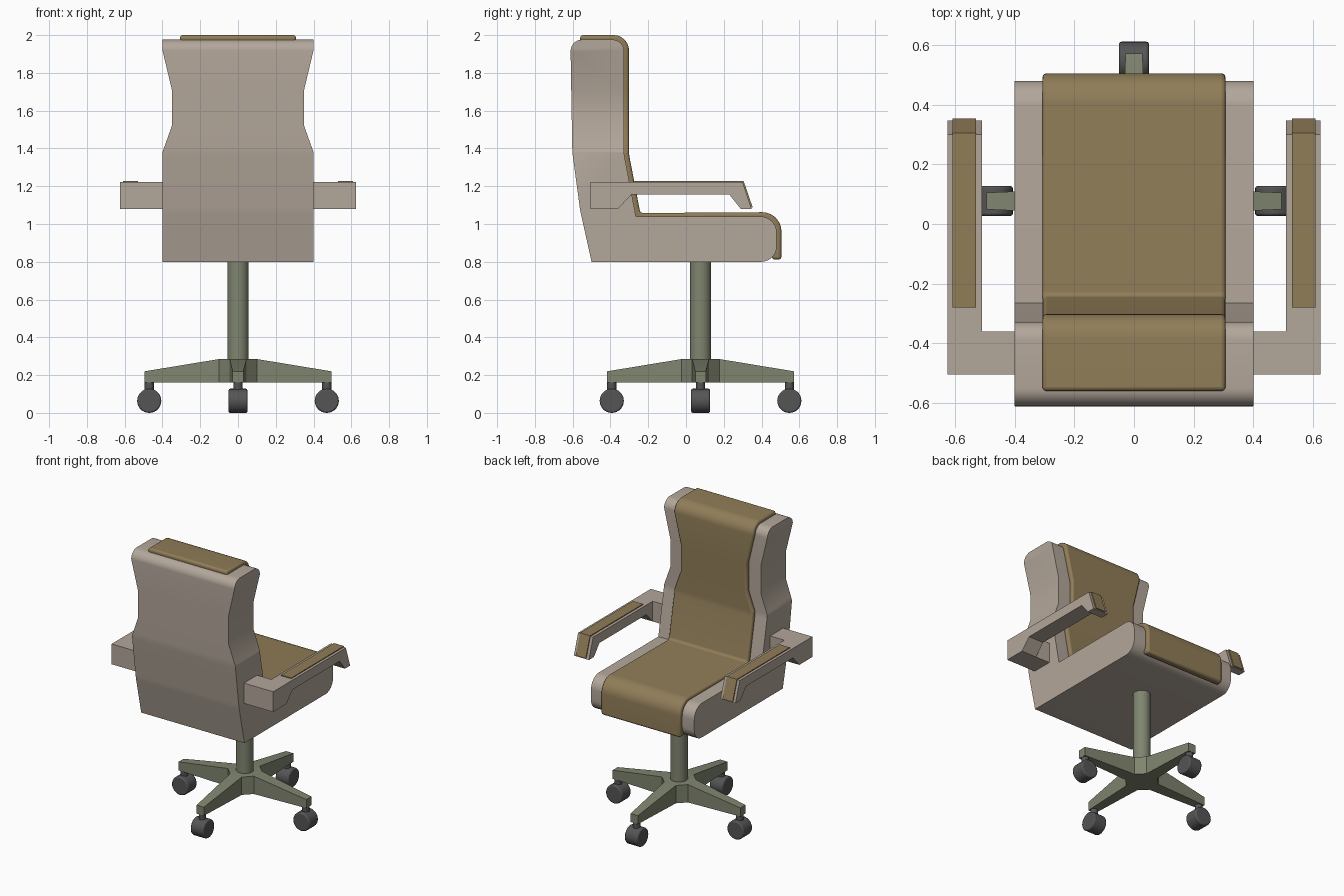
import bpy, bmesh, math
from mathutils import Vector, Matrix

if "Cube" in bpy.data.objects:
    bpy.data.objects.remove(bpy.data.objects["Cube"])


def mat(name, r, g, b):
    m = bpy.data.materials.new(name)
    m.diffuse_color = (r, g, b, 1)
    m.use_nodes = True
    m.node_tree.nodes["Principled BSDF"].inputs["Base Color"].default_value = m.diffuse_color
    return m


SHELL = mat("beige_shell", 0.45, 0.385, 0.325)
CUSHION = mat("brown_cushion", 0.28, 0.205, 0.098)
BASE = mat("olive_metal", 0.215, 0.235, 0.16)
RUBBER = mat("dark_rubber", 0.09, 0.09, 0.09)
CY = 0.077  # y of the swivel column


def finish(name, bm, material, bevel=0, mirror=False, segs=3):
    bmesh.ops.recalc_face_normals(bm, faces=bm.faces)
    me = bpy.data.meshes.new(name)
    bm.to_mesh(me)
    bm.free()
    ob = bpy.data.objects.new(name, me)
    bpy.context.collection.objects.link(ob)
    me.materials.append(material)
    bpy.ops.object.select_all(action='DESELECT')
    bpy.context.view_layer.objects.active = ob
    ob.select_set(True)
    if bevel:
        b = ob.modifiers.new("bevel", 'BEVEL')
        b.width, b.segments = bevel, segs
        b.limit_method, b.angle_limit = 'ANGLE', math.radians(50)
    if mirror:
        m = ob.modifiers.new("mirror", 'MIRROR')
        m.use_axis = (True, False, False)
    bpy.ops.object.shade_smooth_by_angle(angle=math.radians(32))
    return ob


def fillet(corners, n=6):
    """Round the corners given as (y, z, radius)."""
    out = []
    for i, c in enumerate(corners):
        p = Vector(c[:2])
        r = c[2] if len(c) > 2 else 0
        if not r:
            out.append(p)
            continue
        a = (Vector(corners[i - 1][:2]) - p).normalized()
        b = (Vector(corners[(i + 1) % len(corners)][:2]) - p).normalized()
        half = a.angle(b) / 2
        centre = p + (a + b).normalized() * (r / math.sin(half))
        s = p + a * (r / math.tan(half)) - centre
        e = p + b * (r / math.tan(half)) - centre
        for k in range(n + 1):
            t = k / n
            out.append(centre + (s * (1 - t) + e * t).normalized() * r)
    return out


def extrude_x(points, x0, x1):
    """Solid from a (y, z) outline."""
    bm = bmesh.new()
    f = bm.faces.new([bm.verts.new((x0, p[0], p[1])) for p in points])
    new = bmesh.ops.extrude_face_region(bm, geom=[f])['geom']
    for v in new:
        if isinstance(v, bmesh.types.BMVert):
            v.co.x = x1
    return bm


WAIST = [(1.38, 0.0), (1.52, 0.05), (1.71, 0.05), (1.92, 0.0)]


def waisted(points, w):
    """Extruded outline whose backrest narrows at the waist."""
    bm = extrude_x(points, -w, w)
    for z, _ in WAIST:
        bmesh.ops.bisect_plane(bm, geom=bm.verts[:] + bm.edges[:] + bm.faces[:],
                               dist=1e-5, plane_co=(0, 0, z), plane_no=(0, 0, 1))
    for v in bm.verts:
        for (z0, d0), (z1, d1) in zip(WAIST, WAIST[1:]):
            if z0 <= v.co.z <= z1:
                d = d0 + (d1 - d0) * (v.co.z - z0) / (z1 - z0)
                v.co.x -= math.copysign(d, v.co.x)
                break
    return bm


def box(x0, x1, y0, y1, z0, z1):
    return extrude_x([(y0, z0), (y1, z0), (y1, z1), (y0, z1)], x0, x1)


# seat and back shell
shell = fillet([(-0.50, 0.80), (0.48, 0.80, 0.08), (0.48, 1.04, 0.085),
                (-0.265, 1.04), (-0.328, 1.37, 0.2), (-0.328, 1.976, 0.06),
                (-0.612, 1.976, 0.06), (-0.602, 1.38, 0.5), (-0.56, 1.07, 0.5)])
finish("seat_shell", waisted(shell, 0.40), SHELL)

# continuous cushion over seat and back
pad = fillet([(0.505, 0.812), (0.505, 1.063, 0.10), (-0.242, 1.058, 0.02),
              (-0.302, 1.37, 0.2), (-0.302, 2.0, 0.08), (-0.56, 2.0),
              (-0.56, 1.96), (-0.345, 1.96, 0.04), (-0.345, 1.37),
              (-0.29, 1.02), (0.455, 1.02, 0.07), (0.455, 0.812)])
finish("cushion", waisted(pad, 0.307), CUSHION, bevel=0.014)

# armrests, brackets and arm pads
arm = [(-0.505, 1.08), (-0.36, 1.08), (-0.29, 1.155), (0.23, 1.155),
       (0.29, 1.08), (0.347, 1.08), (0.30, 1.222), (-0.505, 1.222)]
finish("armrest", extrude_x(arm, 0.51, 0.626), SHELL, mirror=True)
finish("armrest_bracket", box(0.38, 0.511, -0.505, -0.36, 1.08, 1.222), SHELL, mirror=True)
arm_pad = [(-0.28, 1.21), (-0.28, 1.228), (0.305, 1.228), (0.353, 1.088),
           (0.335, 1.088), (0.29, 1.21)]
finish("arm_pad", extrude_x(arm_pad, 0.53, 0.608), CUSHION, mirror=True)

# column
bm = bmesh.new()
bmesh.ops.create_cone(bm, cap_ends=True, segments=24, radius1=0.056, radius2=0.056,
                      depth=0.56, matrix=Matrix.Translation((0, CY, 0.53)))
finish("column", bm, BASE)

# four-armed star base: outline, hub on top, sloping arms
bm = bmesh.new()
low, high = [], []
hub = []
for k in range(4):
    rot = Matrix.Rotation(k * math.pi / 2, 3, 'Z')
    for r, w, top in ((0.10, -0.045, 0.285), (0.495, -0.028, 0.22),
                      (0.495, 0.028, 0.22), (0.10, 0.045, 0.285)):
        p = rot @ Vector((r, w, 0)) + Vector((0, CY, 0))
        low.append(bm.verts.new((p.x, p.y, 0.16)))
        high.append(bm.verts.new((p.x, p.y, top)))
n = len(low)
bm.faces.new(low)
for i in range(n):
    j = (i + 1) % n
    bm.faces.new((low[i], low[j], high[j], high[i]))
for k in range(4):
    bm.faces.new(high[4 * k:4 * k + 4])
    hub += [high[4 * k], high[4 * k + 3]]
bm.faces.new(hub)
finish("star_base", bm, BASE)

# casters with stems
for k in range(4):
    place = Matrix.Translation((0, CY, 0)) @ Matrix.Rotation(k * math.pi / 2, 4, 'Z')
    bm = bmesh.new()
    bmesh.ops.create_cone(bm, cap_ends=True, segments=28, radius1=0.064, radius2=0.064, depth=0.10,
                          matrix=place @ Matrix.Translation((0.47, 0, 0.064))
                          @ Matrix.Rotation(math.pi / 2, 4, 'X'))
    finish(f"caster_wheel_{k + 1}", bm, RUBBER, bevel=0.008, segs=2)
    bm = bmesh.new()
    bmesh.ops.create_cone(bm, cap_ends=True, segments=16, radius1=0.024, radius2=0.024, depth=0.07,
                          matrix=place @ Matrix.Translation((0.47, 0, 0.135)))
    finish(f"caster_stem_{k + 1}", bm, RUBBER)
